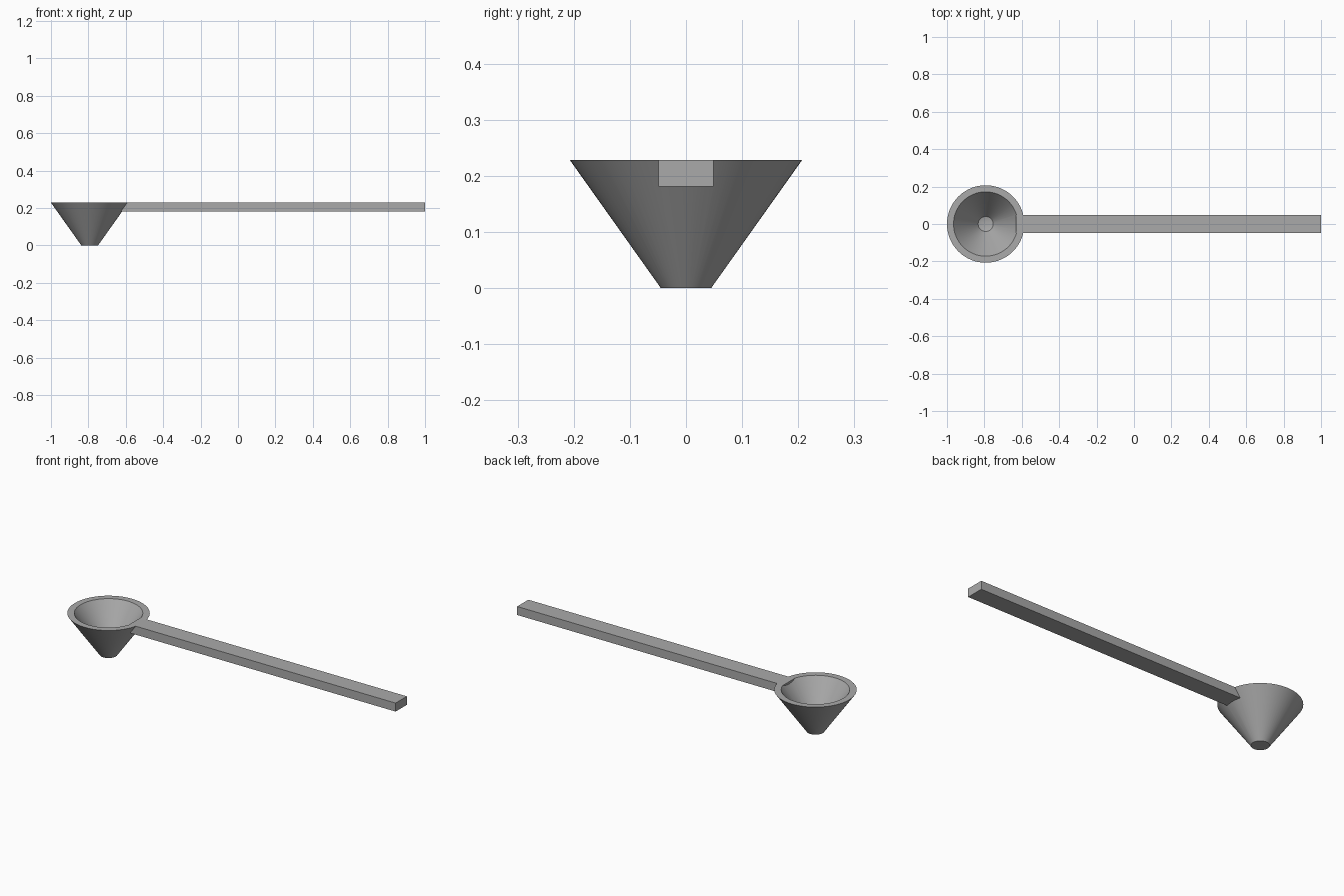
import bpy, bmesh, math

old = bpy.data.objects.get("Cube")
if old:
    bpy.data.objects.remove(old, do_unlink=True)

# Plain grey material
grey = bpy.data.materials.new("plain_grey")
grey.use_nodes = True
colour = (0.4, 0.4, 0.4, 1)
grey.diffuse_color = colour
grey.node_tree.nodes["Principled BSDF"].inputs["Base Color"].default_value = colour

CUP_X, HEIGHT, SEGMENTS = -0.793, 0.228, 64


def add_object(name, bm):
    bmesh.ops.recalc_face_normals(bm, faces=bm.faces)
    mesh = bpy.data.meshes.new(name)
    bm.to_mesh(mesh)
    bm.free()
    mesh.materials.append(grey)
    obj = bpy.data.objects.new(name, mesh)
    bpy.context.collection.objects.link(obj)
    return obj


# Conical cup: (radius, height) profile from the base, over the rim, to the inner floor
profile = [(0, 0), (0.045, 0), (0.207, HEIGHT), (0.172, HEIGHT), (0.04, 0.045), (0, 0.035)]
bm = bmesh.new()
points = [bm.verts.new((CUP_X + r, 0, z)) for r, z in profile]
edges = [bm.edges.new(pair) for pair in zip(points, points[1:])]
bmesh.ops.spin(bm, geom=points + edges, cent=(CUP_X, 0, 0), axis=(0, 0, 1),
               angle=2 * math.pi, steps=SEGMENTS)
bmesh.ops.remove_doubles(bm, verts=bm.verts, dist=0.0005)
scoop = add_object("scoop", bm)

# Straight bar handle, its blunt end poking slightly into the cup
start, end, bottom = -0.63, 1.0, 0.181
bm = bmesh.new()
bmesh.ops.create_cube(bm, size=1)
bmesh.ops.scale(bm, verts=bm.verts, vec=(end - start, 0.098, HEIGHT - bottom))
bmesh.ops.translate(bm, verts=bm.verts, vec=((start + end) / 2, 0, (HEIGHT + bottom) / 2))
handle = add_object("handle", bm)

# Fuse handle and cup into one solid
union = scoop.modifiers.new("join_handle", 'BOOLEAN')
union.operation = 'UNION'
union.solver = 'EXACT'
union.object = handle
bpy.ops.object.select_all(action='DESELECT')
scoop.select_set(True)
bpy.context.view_layer.objects.active = scoop
bpy.ops.object.modifier_apply(modifier=union.name)
bpy.data.objects.remove(handle, do_unlink=True)
bpy.ops.object.shade_smooth_by_angle(angle=math.radians(30))
